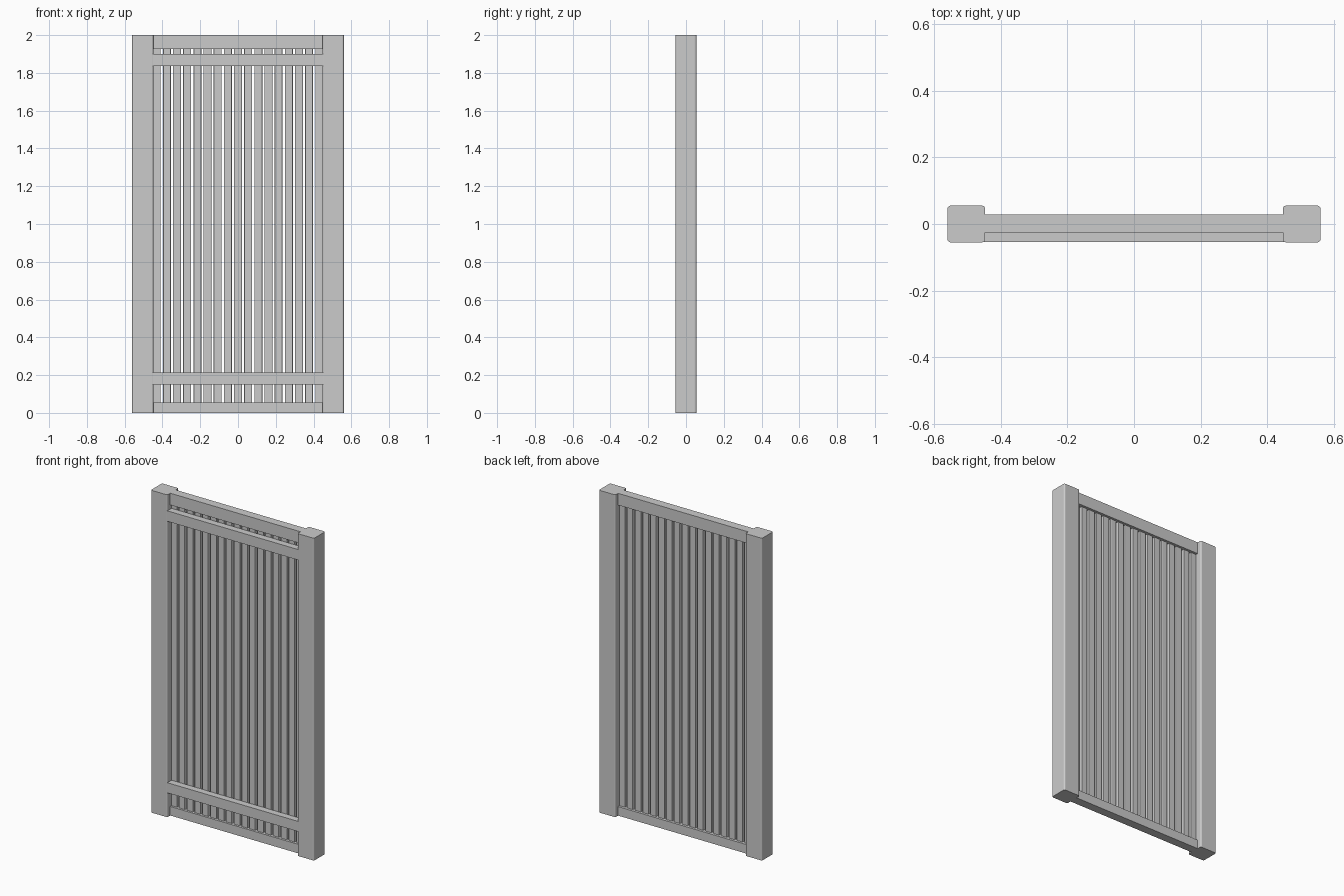
import bpy, bmesh

if "Cube" in bpy.data.objects:
    bpy.data.objects.remove(bpy.data.objects["Cube"])


def box(name, x, y, z, bevel=0.0, vertical_only=True):
    """Box from (min, max) ranges, optionally with rounded edges."""
    bm = bmesh.new()
    bmesh.ops.create_cube(bm, size=1)
    for v in bm.verts:
        v.co = [(r[0] + r[1]) / 2 + c * (r[1] - r[0]) for c, r in zip(v.co, (x, y, z))]
    if bevel:
        edges = [e for e in bm.edges if not vertical_only
                 or abs(e.verts[0].co.z - e.verts[1].co.z) > 0.01]
        bmesh.ops.bevel(bm, geom=edges, offset=bevel, segments=3,
                        profile=0.5, affect='EDGES')
    me = bpy.data.meshes.new(name)
    bm.to_mesh(me)
    bm.free()
    ob = bpy.data.objects.new(name, me)
    bpy.context.collection.objects.link(ob)
    return ob


# Side posts with rounded vertical edges
for side, x in (("left", (-0.56, -0.447)), ("right", (0.447, 0.56))):
    box(f"{side}_post", x, (-0.055, 0.055), (0, 2), 0.009)

# Top and bottom frame rails between the posts
box("top_rail", (-0.45, 0.45), (-0.026, 0.028), (1.927, 2))
box("bottom_rail", (-0.45, 0.45), (-0.026, 0.028), (0, 0.056))

# Cross rails on the front face
box("upper_cross_rail", (-0.454, 0.454), (-0.054, -0.012), (1.836, 1.901))
box("lower_cross_rail", (-0.454, 0.454), (-0.054, -0.012), (0.151, 0.214))

# Vertical slats
for i in range(17):
    cx = (i - 8) * 0.0538
    box(f"slat_{i + 1}", (cx - 0.021, cx + 0.021), (-0.013, 0.013), (0.04, 1.94), 0.004)
